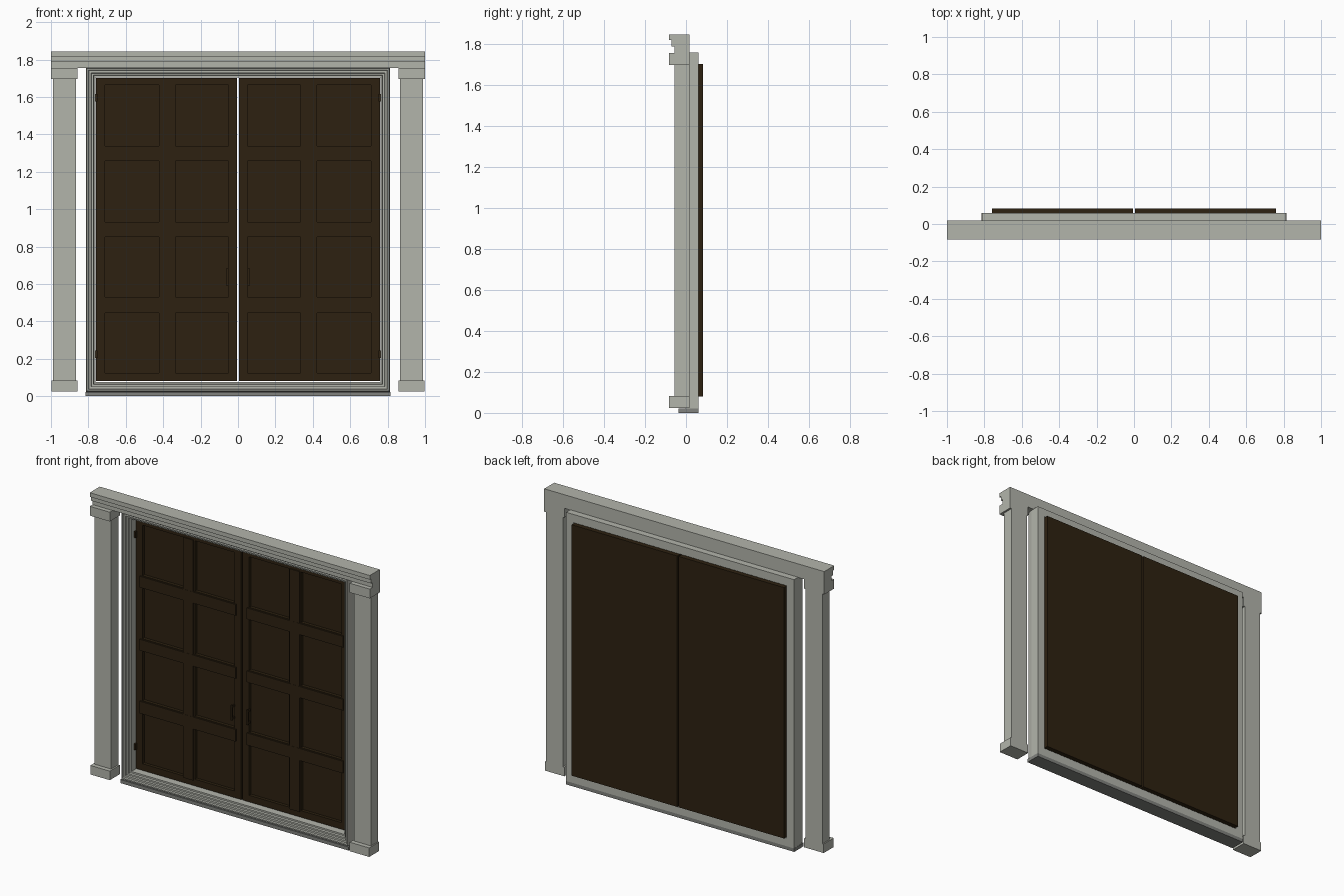
import bpy, bmesh

if "Cube" in bpy.data.objects:
    bpy.data.objects.remove(bpy.data.objects["Cube"])

def mat(name, c):
    m = bpy.data.materials.new(name)
    m.diffuse_color = (*c, 1)
    m.use_nodes = True
    m.node_tree.nodes["Principled BSDF"].inputs["Base Color"].default_value = m.diffuse_color
    return m

STONE = mat("pale_stone", (0.45, 0.46, 0.41))
SILL = mat("dark_stone", (0.22, 0.225, 0.21))
WOOD = mat("dark_wood", (0.027, 0.0155, 0.0055))

def finish(name, bm, material):
    bmesh.ops.recalc_face_normals(bm, faces=bm.faces[:])
    me = bpy.data.meshes.new(name)
    bm.to_mesh(me)
    bm.free()
    me.materials.append(material)
    ob = bpy.data.objects.new(name, me)
    bpy.context.collection.objects.link(ob)
    return ob

def add_box(bm, x0, x1, y0, y1, z0, z1):
    vs = bmesh.ops.create_cube(bm, size=1)["verts"]
    for v in vs:
        v.co = (x1 if v.co.x > 0 else x0, y1 if v.co.y > 0 else y0, z1 if v.co.z > 0 else z0)

def boxes(name, material, items, side=1):
    bm = bmesh.new()
    for x0, x1, y0, y1, z0, z1 in items:
        a, b = sorted((x0 * side, x1 * side))
        add_box(bm, a, b, y0, y1, z0, z1)
    return finish(name, bm, material)

# entablature: stepped profile (y, z) extruded along x
profile = [(0.018, 1.755), (0.018, 1.843), (-0.084, 1.843), (-0.084, 1.816),
           (-0.07, 1.816), (-0.07, 1.786), (-0.055, 1.786), (-0.055, 1.755)]
bm = bmesh.new()
face = bm.faces.new([bm.verts.new((-1, y, z)) for y, z in profile])
ext = bmesh.ops.extrude_face_region(bm, geom=[face])["geom"]
bmesh.ops.translate(bm, vec=(2, 0, 0), verts=[g for g in ext if isinstance(g, bmesh.types.BMVert)])
finish("entablature", bm, STONE)

# door frame: moulding profile (outward offset, y) swept round the opening
W, Z0, Z1 = 0.761, 0.075, 1.704
mould = [(0, 0.06), (0.053, 0.06), (0.053, 0.0), (0.047, -0.036), (0.039, -0.036),
         (0.036, -0.026), (0.024, -0.026), (0.022, -0.014), (0.012, -0.014),
         (0.010, 0.0), (0, 0.0)]
bm = bmesh.new()
rings = []
for sx, sz in ((-1, -1), (1, -1), (1, 1), (-1, 1)):
    rings.append([bm.verts.new((sx * (W + d), y, (Z1 + d) if sz > 0 else (Z0 - d)))
                  for d, y in mould])
n = len(mould)
for i in range(4):
    a, b = rings[i], rings[(i + 1) % 4]
    for j in range(n):
        k = (j + 1) % n
        bm.faces.new((a[j], a[k], b[k], b[j]))
finish("door_frame", bm, STONE)

# sill under the frame
boxes("sill", SILL, [(-0.815, 0.815, -0.037, 0.06, 0, 0.0225)])

# panel bands, measured from the centre line
cols = [(0.052, 0.335), (0.422, 0.71)]
rows = [(0.123, 0.444), (0.53, 0.85), (0.93, 1.257), (1.337, 1.663)]
XA, XB, ZA, ZB = 0.005, 0.758, 0.08, 1.70
FRONT, FLOOR, BACK = 0.04, 0.06, 0.083

for side, tag in ((-1, "left"), (1, "right")):
    # pilaster
    boxes(tag + "_pilaster", STONE, [(0.867, 0.988, -0.055, 0.018, 0.025, 1.755)], side)
    boxes(tag + "_capital", STONE, [(0.857, 1.0, -0.084, 0.018, 1.695, 1.755)], side)
    boxes(tag + "_base", STONE, [(0.857, 0.996, -0.084, 0.018, 0.025, 0.083)], side)

    # door leaf: backing slab, then stiles and rails leaving sunken panels
    parts = [(XA, XB, FLOOR, BACK, ZA, ZB)]
    xs = [XA, *cols[0], *cols[1], XB]
    zs = [ZA] + [z for r in rows for z in r] + [ZB]
    for i in range(0, 6, 2):
        parts.append((xs[i], xs[i + 1], FRONT, FLOOR, ZA, ZB))
    for x0, x1 in cols:
        for i in range(0, len(zs), 2):
            parts.append((x0, x1, FRONT, FLOOR, zs[i], zs[i + 1]))
    boxes(tag + "_door", WOOD, parts, side)

    # raised battens over the middle stile and rails
    battens = [(0.345, 0.415, 0.033, FRONT, 0.115, 1.667)]
    for lo, hi in zip(rows, rows[1:]):
        battens.append((0.04, 0.727, 0.032, FRONT, lo[1] + 0.004, hi[0] - 0.004))
    boxes(tag + "_door_battens", WOOD, battens, side)

    # handle: grip with two mounts
    boxes(tag + "_handle", WOOD, [(0.05, 0.062, 0.012, 0.022, 0.588, 0.685),
                                  (0.05, 0.062, 0.022, FRONT, 0.592, 0.604),
                                  (0.05, 0.062, 0.022, FRONT, 0.669, 0.681)], side)

    # hinges
    boxes(tag + "_hinges", WOOD, [(0.75, 0.766, 0.025, 0.045, z, z + 0.04)
                                  for z in (0.205, 1.575)], side)
